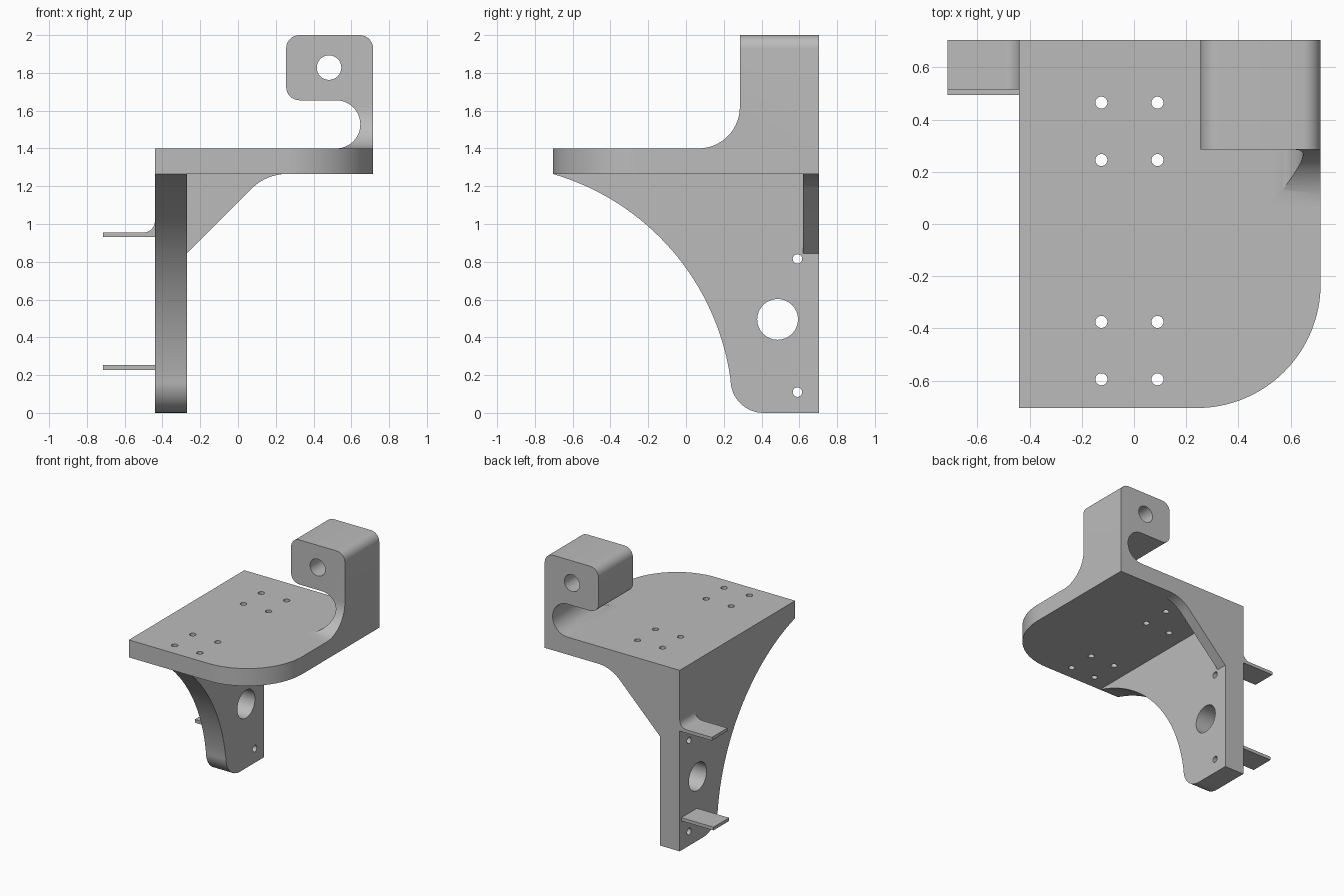
import bpy, bmesh, math

if "Cube" in bpy.data.objects:
    bpy.data.objects.remove(bpy.data.objects["Cube"], do_unlink=True)

grey = bpy.data.materials.new("plain grey")
grey.use_nodes = True
grey.diffuse_color = (0.5, 0.5, 0.5, 1)
grey.node_tree.nodes["Principled BSDF"].inputs["Base Color"].default_value = (0.5, 0.5, 0.5, 1)


def arc(cu, cv, r, start, end, steps=16):
    """Points on an arc, angles in degrees."""
    angles = [math.radians(start + (end - start) * i / steps) for i in range(steps + 1)]
    return [(cu + r * math.cos(a), cv + r * math.sin(a)) for a in angles]


def bulge(p, q, turn, steps=32):
    """Arc from p to q, bowed to the left of the path, turning by the given degrees."""
    half = math.radians(turn / 2)
    dx, dy = q[0] - p[0], q[1] - p[1]
    k = 0.5 / math.tan(half)
    cx, cy = (p[0] + q[0]) / 2 + dy * k, (p[1] + q[1]) / 2 - dx * k
    r = math.hypot(p[0] - cx, p[1] - cy)
    a = math.degrees(math.atan2(p[1] - cy, p[0] - cx))
    return arc(cx, cy, r, a, a - turn, steps)


def extrude(name, axis, profile, low, high):
    """Solid made by sweeping a flat profile along an axis."""
    place = {"X": lambda u, v, d: (d, u, v),
             "Y": lambda u, v, d: (u, d, v),
             "Z": lambda u, v, d: (u, v, d)}[axis]
    bm = bmesh.new()
    rings = [[bm.verts.new(place(u, v, d)) for u, v in profile] for d in (low, high)]
    for ring in rings:
        bm.faces.new(ring)
    n = len(profile)
    for i in range(n):
        j = (i + 1) % n
        bm.faces.new((rings[0][i], rings[0][j], rings[1][j], rings[1][i]))
    bmesh.ops.recalc_face_normals(bm, faces=bm.faces)
    mesh = bpy.data.meshes.new(name)
    bm.to_mesh(mesh)
    bm.free()
    mesh.materials.append(grey)
    obj = bpy.data.objects.new(name, mesh)
    bpy.context.collection.objects.link(obj)
    return obj


def select(obj):
    bpy.ops.object.select_all(action="DESELECT")
    obj.select_set(True)
    bpy.context.view_layer.objects.active = obj


def combine(obj, cutter, operation):
    mod = obj.modifiers.new("cut", "BOOLEAN")
    mod.operation, mod.solver, mod.object = operation, "EXACT", cutter
    select(obj)
    bpy.ops.object.modifier_apply(modifier=mod.name)
    bpy.data.objects.remove(cutter, do_unlink=True)


def drill(obj, axis, u, v, r, low, high):
    hole = extrude("hole_cutter", axis, arc(u, v, r, 0, 360, 32)[:-1], low, high)
    combine(obj, hole, "DIFFERENCE")


LEFT, RIGHT, BACK = -0.44, 0.715, 0.705
INNER, UNDER, TOP = -0.27, 1.265, 1.4

# Deck with one rounded front corner and two groups of screw holes
deck = extrude("deck", "Z", [(LEFT, BACK), (LEFT, -BACK)]
               + arc(0.24, -0.23, 0.475, -90, 0, 32) + [(RIGHT, BACK)], UNDER, TOP)
for x in (-0.125, 0.09):
    for y in (0.465, 0.245, -0.375, -0.595):
        drill(deck, "Z", x, y, 0.023, 1.2, 1.5)

# Curved side wall with a cable hole and two screw holes
wall = extrude("side_wall", "X", [(BACK, 0), (BACK, UNDER)]
               + bulge((-BACK, UNDER), (0.236, 0.175), 66)
               + arc(0.411, 0.175, 0.175, 180, 270)[1:], LEFT, INNER)
drill(wall, "X", 0.485, 0.495, 0.108, -0.6, 0)
for z in (0.815, 0.11):
    drill(wall, "X", 0.59, z, 0.025, -0.6, 0)

# Diagonal rib under the deck at the back
rib = extrude("back_rib", "Y", [(INNER, UNDER), (INNER, 0.845)]
              + arc(0.26, UNDER - 0.266, 0.266, 135, 90), 0.62, BACK)

# Hooked post: side-on outline trimmed by a front fillet
post = extrude("hooked_post", "Y", [(RIGHT, TOP)]
               + arc(0.645, 1.93, 0.07, 0, 90, 8) + arc(0.325, 1.93, 0.07, 90, 180, 8)
               + arc(0.325, 1.725, 0.07, 180, 270, 8)
               + arc(0.52, 1.5275, 0.1275, 90, -90, 24), 0, BACK)
trim = extrude("post_trim", "X", [(0.8, 1.3), (0.8, 2.1), (0.285, 2.1)]
               + arc(0.065, 1.62, 0.22, 0, -90, 20) + [(0.065, 1.3)], 0, 1)
combine(post, trim, "INTERSECT")
drill(post, "Y", 0.482, 1.828, 0.065, 0, 1)

# Two thin tabs on the outer side, the upper one with a fillet
upper_tab = extrude("upper_tab", "Y", [(-0.72 + 0.005, 0.93), (LEFT, 0.93)]
                    + arc(LEFT - 0.06, 1.015, 0.06, 0, -90, 8) + [(-0.715, 0.955)], 0.515, BACK)
lower_tab = extrude("lower_tab", "Y", [(-0.715, 0.228), (LEFT, 0.228),
                                       (LEFT, 0.253), (-0.715, 0.253)], 0.495, 0.685)

for part in (deck, wall, rib, post, upper_tab, lower_tab):
    select(part)
    bpy.ops.object.shade_smooth_by_angle(angle=math.radians(30))
